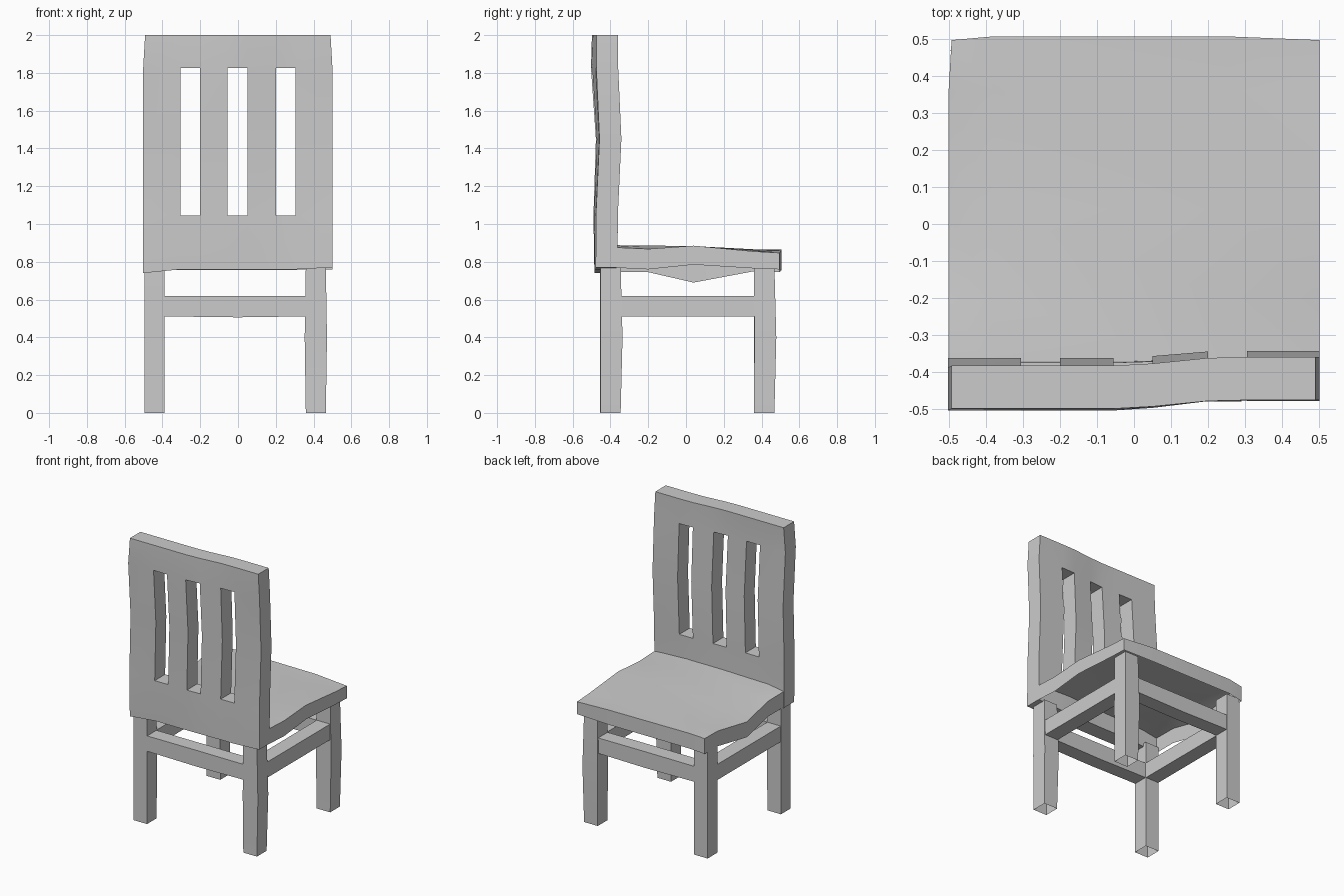
import bpy, bmesh
from mathutils import Vector

if "Cube" in bpy.data.objects:
    bpy.data.objects.remove(bpy.data.objects["Cube"])


def finish(name, bm):
    bmesh.ops.recalc_face_normals(bm, faces=bm.faces)
    mesh = bpy.data.meshes.new(name)
    bm.to_mesh(mesh)
    bm.free()
    ob = bpy.data.objects.new(name, mesh)
    bpy.context.collection.objects.link(ob)
    bpy.context.view_layer.objects.active = ob
    ob.select_set(True)
    bpy.ops.object.shade_smooth_by_angle(angle=0.5)
    ob.select_set(False)


def slab(name, cols, rows, near, far, holes=(), hollow=False):
    """Wavy board between two point grids; holes stay open, hollow drops the near layer."""
    bm = bmesh.new()
    a = [[bm.verts.new(near(i, j)) for j in range(rows)] for i in range(cols)]
    b = [[bm.verts.new(far(i, j)) for j in range(rows)] for i in range(cols)]
    twin = {p: q for la, lb in zip(a, b) for p, q in zip(la, lb)}
    cells = []
    for i in range(cols - 1):
        for j in range(rows - 1):
            if (i, j) not in holes:
                quad = [a[i][j], a[i + 1][j], a[i + 1][j + 1], a[i][j + 1]]
                cells.append((quad, bm.faces.new(quad)))
    rim = [tuple(e.verts) for e in bm.edges if e.is_boundary]
    for quad, _ in cells:
        bm.faces.new([twin[v] for v in reversed(quad)])
    for p, q in rim:
        bm.faces.new([p, q, twin[q], twin[p]])
    bmesh.ops.recalc_face_normals(bm, faces=bm.faces)
    if hollow:
        bmesh.ops.delete(bm, geom=[f for _, f in cells], context='FACES')
    loose = [v for v in bm.verts if not v.link_faces]
    bmesh.ops.delete(bm, geom=loose, context='VERTS')
    finish(name, bm)


def bar(name, axis, stations):
    """Open-ended square bar lofted through (centre, half width, half depth) stations."""
    bm = bmesh.new()
    u, v = [Vector([float(k == n) for k in range(3)]) for n in range(3) if n != axis]
    rings = [[bm.verts.new(Vector(c) + u * su * hu + v * sv * hv)
              for su, sv in ((-1, -1), (1, -1), (1, 1), (-1, 1))] for c, hu, hv in stations]
    for r, s in zip(rings, rings[1:]):
        for k in range(4):
            n = (k + 1) % 4
            bm.faces.new([r[k], r[n], s[n], s[k]])
    finish(name, bm)


# Backrest: upright board with three slots, bowed and slightly twisted
bx = [-0.502, -0.305, -0.2, -0.055, 0.05, 0.2, 0.305, 0.5]
bz = [0.76, 1.045, 1.45, 1.825, 2.0]
left_y = [-0.485, -0.49, -0.477, -0.503, -0.498]
right_y = [-0.478, -0.477, -0.458, -0.475, -0.475]
blend = [0, 0, 0, 0, 0.25, 0.9, 1, 1]


def back_point(i, j):
    t = blend[i]
    x = bx[i] * (0.98 if j == 4 and i in (0, 7) else 1)
    z = bz[j] + ((-0.02 if i == 0 else 0.01 if i == 7 else 0) if j == 0 else 0)
    return Vector((x, left_y[j] * (1 - t) + right_y[j] * t, z))


slab("backrest", 8, 5, back_point,
     lambda i, j: back_point(i, j) + Vector((0, 0.116, 0)),
     {(i, j) for i in (1, 3, 5) for j in (1, 2)})

# Seat: hollow wavy board with a sag along the left edge, open underneath
sx = [-0.5, -0.38, 0.25, 0.5]
sy = [-0.40, -0.2, 0.04, 0.36, 0.5]
under = [[0.745, 0.745, 0.69, 0.75, 0.745],
         [0.765, 0.76, 0.755, 0.76, 0.757],
         [0.77, 0.766, 0.778, 0.757, 0.757],
         [0.77, 0.76, 0.785, 0.765, 0.76]]
over = [[0.855, 0.853, 0.798, 0.857, 0.853],
        [0.875, 0.87, 0.863, 0.866, 0.864],
        [0.888, 0.886, 0.883, 0.857, 0.86],
        [0.877, 0.868, 0.885, 0.855, 0.847]]


def seat_layer(heights):
    def point(i, j):
        y = sy[j] + (0 if j < 4 else 0.006 if i in (1, 2) else -0.004)
        x = -0.492 if i == 0 and j == 4 else sx[i]
        return (x, y, heights[i][j])
    return point


slab("seat", 4, 5, seat_layer(under), seat_layer(over), hollow=True)

# Legs: middle station carries a slight bulge on the right ones
for side, x in (("left", -0.443), ("right", 0.412)):
    for end, y in (("back_side", -0.4), ("open_side", 0.414)):
        bulge = 0.006 if side == "right" else 0.0
        bar(f"{side}_{end}_leg", 2,
            [((x, y, 0), 0.053, 0.054),
             ((x, y + bulge, 0.4), 0.053 + bulge, 0.055 + bulge / 2),
             ((x, y, 0.775), 0.053, 0.054)])

# Stretchers joining the legs
for end, y in (("back_side", -0.4), ("open_side", 0.414)):
    bar(f"{end}_stretcher", 0,
        [((-0.395, y, 0.565), 0.052, 0.054), ((0, y, 0.563), 0.052, 0.057),
         ((0.362, y, 0.565), 0.052, 0.054)])
for side, x in (("left", -0.443), ("right", 0.412)):
    bar(f"{side}_stretcher", 1,
        [((x, -0.35, 0.565), 0.052, 0.055), ((x, 0.04, 0.565), 0.052, 0.055),
         ((x, 0.362, 0.565), 0.052, 0.055)])
